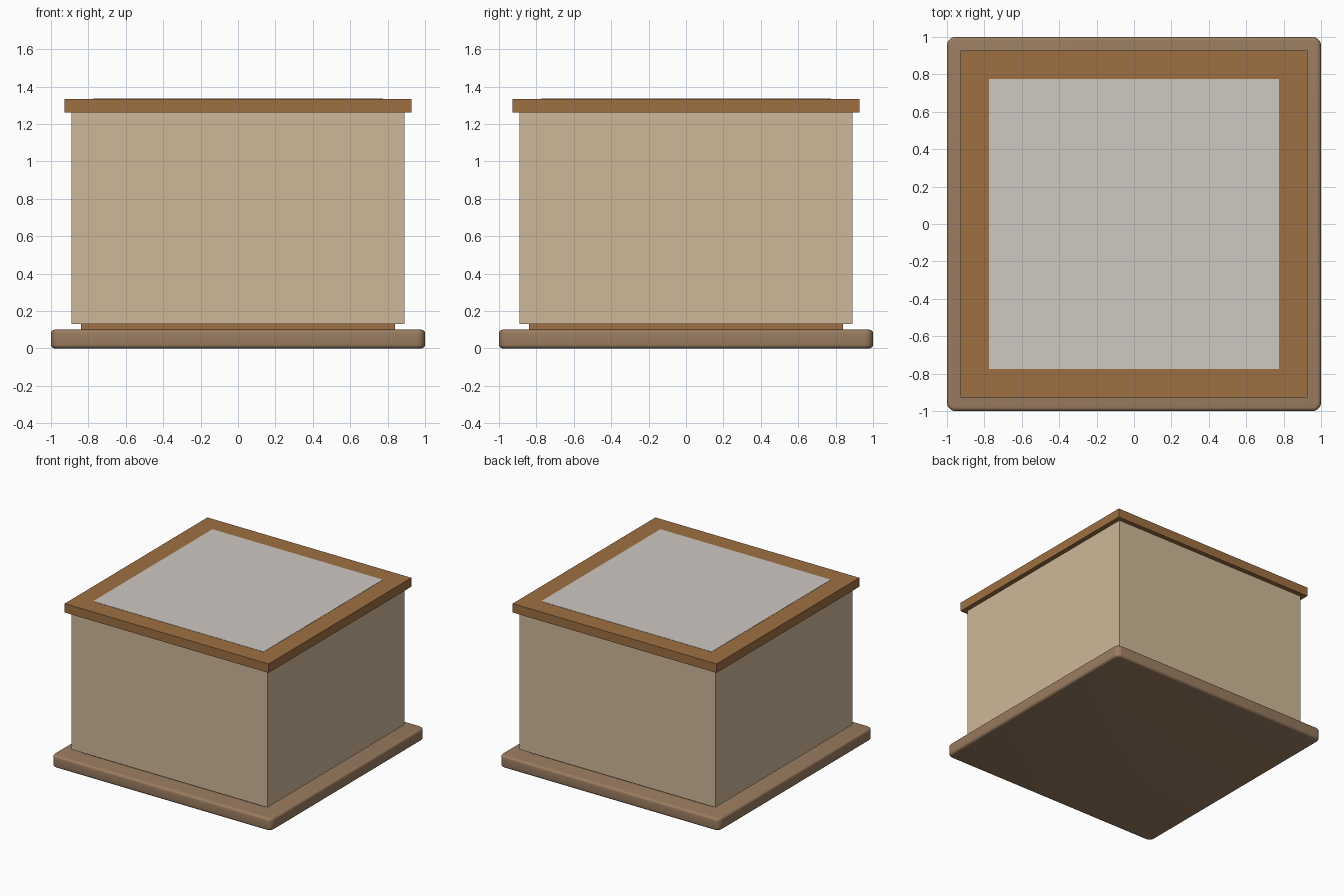
import bpy, bmesh

if "Cube" in bpy.data.objects:
    bpy.data.objects.remove(bpy.data.objects["Cube"])


def material(name, rgb):
    # sRGB 0-255 to linear
    lin = [((c / 255 + 0.055) / 1.055) ** 2.4 for c in rgb]
    m = bpy.data.materials.new(name)
    m.diffuse_color = (*lin, 1)
    m.use_nodes = True
    m.node_tree.nodes["Principled BSDF"].inputs["Base Color"].default_value = m.diffuse_color
    return m


base_wood = material("base wood", (154, 124, 96))
frame_wood = material("frame wood", (158, 112, 66))
wall_tan = material("wall tan", (207, 185, 152))
panel_grey = material("panel grey", (206, 200, 193))


def box(name, half, z0, z1, mat, corner=0, edge=0):
    bm = bmesh.new()
    bmesh.ops.create_cube(bm, size=1)
    for v in bm.verts:
        v.co.x *= 2 * half
        v.co.y *= 2 * half
        v.co.z = z0 if v.co.z < 0 else z1
    if corner:
        # round the upright corners, then soften the top and bottom rims
        ups = [e for e in bm.edges if abs(e.verts[0].co.z - e.verts[1].co.z) > 1e-4]
        bmesh.ops.bevel(bm, geom=ups, offset=corner, segments=5, profile=0.5, affect='EDGES')
        rims = [e for e in bm.edges if abs(e.verts[0].co.z - e.verts[1].co.z) < 1e-4]
        bmesh.ops.bevel(bm, geom=rims, offset=edge, segments=4, profile=0.5, affect='EDGES')
    me = bpy.data.meshes.new(name)
    bm.to_mesh(me)
    bm.free()
    me.materials.append(mat)
    ob = bpy.data.objects.new(name, me)
    bpy.context.collection.objects.link(ob)
    if corner:
        bpy.context.view_layer.objects.active = ob
        ob.select_set(True)
        bpy.ops.object.shade_smooth_by_angle(angle=0.6)
        ob.select_set(False)
    return ob


# Rounded base slab
box("base", 1.0, 0, 0.1, base_wood, corner=0.045, edge=0.02)
# Recessed plinth between base and walls
box("plinth", 0.84, 0.1, 0.13, frame_wood)
# Box walls
box("walls", 0.89, 0.13, 1.26, wall_tan)
# Overhanging top frame
box("top_frame", 0.927, 1.26, 1.333, frame_wood)
# Thin plate set on the top
box("top_panel", 0.775, 1.33, 1.335, panel_grey)
